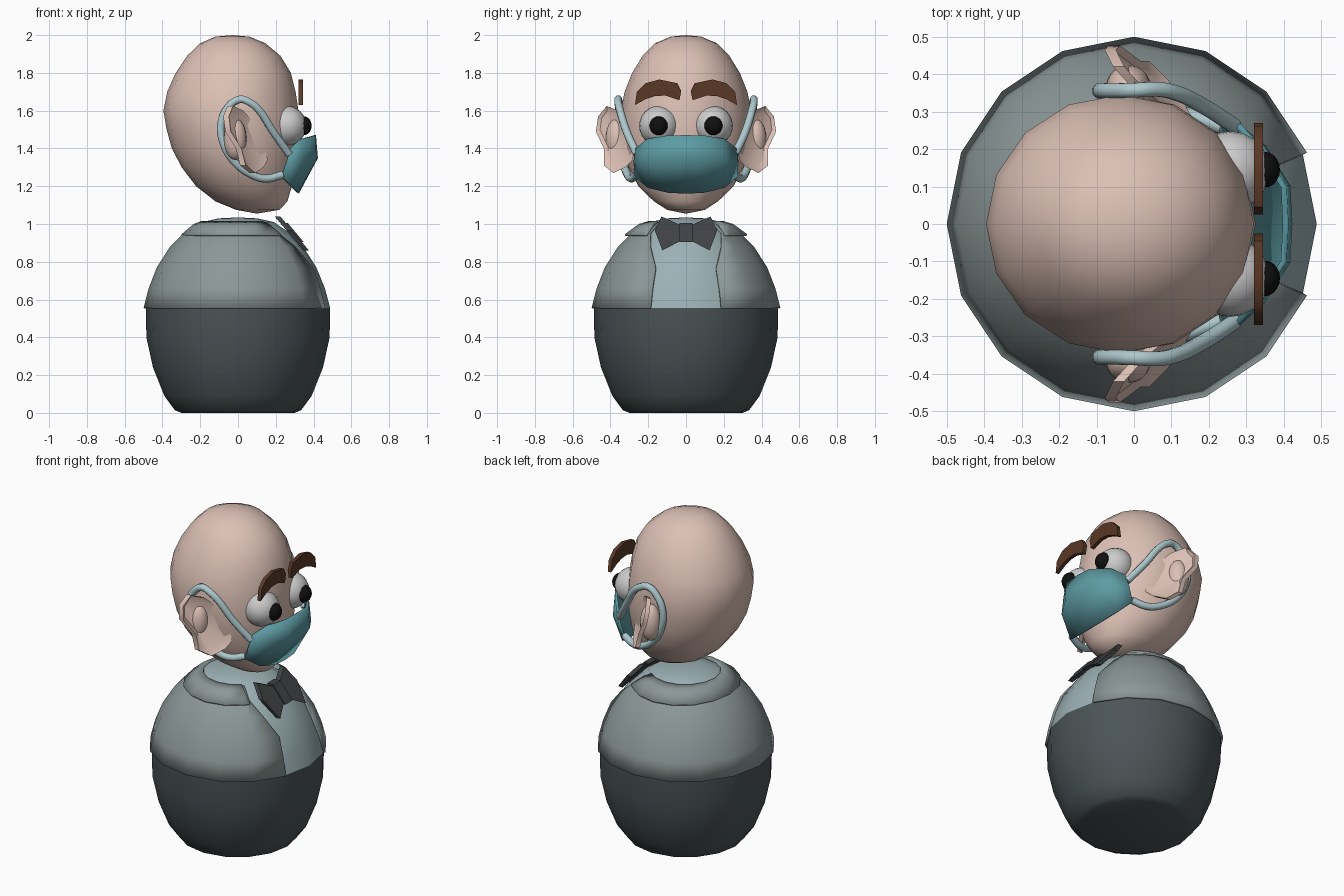
import bpy, bmesh
from math import sin, cos, pi, radians

if "Cube" in bpy.data.objects:
    bpy.data.objects.remove(bpy.data.objects["Cube"])


def material(name, r, g, b):
    m = bpy.data.materials.new(name)
    m.diffuse_color = (r, g, b, 1)
    m.use_nodes = True
    m.node_tree.nodes["Principled BSDF"].inputs["Base Color"].default_value = m.diffuse_color
    return m


SKIN = material("skin", .72, .53, .46)
TROUSER = material("dark_grey", .07, .09, .095)
JACKET = material("jacket_grey", .26, .31, .31)
SHIRT = material("shirt_blue", .33, .44, .46)
TIE = material("tie_grey", .05, .055, .06)
MASK = material("mask_teal", .11, .33, .37)
STRAP = material("strap_blue", .42, .58, .61)
BROW = material("brow_brown", .10, .04, .02)
WHITE = material("eye_white", .75, .75, .75)
BLACK = material("pupil_black", .005, .005, .005)


def finish(name, bm, mat, angle=40, thick=0):
    bmesh.ops.remove_doubles(bm, verts=bm.verts, dist=1e-5)
    bmesh.ops.recalc_face_normals(bm, faces=bm.faces)
    me = bpy.data.meshes.new(name)
    bm.to_mesh(me)
    bm.free()
    me.materials.append(mat)
    ob = bpy.data.objects.new(name, me)
    bpy.context.collection.objects.link(ob)
    bpy.ops.object.select_all(action='DESELECT')
    ob.select_set(True)
    bpy.context.view_layer.objects.active = ob
    bpy.ops.object.shade_smooth_by_angle(angle=radians(angle))
    if thick:
        s = ob.modifiers.new("thickness", 'SOLIDIFY')
        s.thickness = thick
        s.offset = -1
    return ob


def skin_rows(rows, closed):
    """Quads between successive rows of points."""
    bm = bmesh.new()
    vr = [[bm.verts.new(p) for p in row] for row in rows]
    n = len(vr[0])
    for a, b in zip(vr, vr[1:]):
        for i in range(n if closed else n - 1):
            j = (i + 1) % n
            bm.faces.new((a[i], a[j], b[j], b[i]))
    return bm


def rings(profile, start=0, n=16):
    """profile: (z, centre x, radius x, radius y, opening angle)."""
    rows = []
    for z, cx, rx, ry, opening in profile:
        row = []
        for i in range(start, n - start + (1 if start else 0)):
            a = 2 * pi * i / n
            if start:
                a = min(max(a, radians(opening)), 2 * pi - radians(opening))
            row.append((cx + rx * cos(a), ry * sin(a), z))
        rows.append(row)
    return rows


def lathe(name, pts, mat):
    return finish(name, skin_rows(rings([(z, 0, r, r, 0) for r, z in pts]), True), mat)


def plate(name, outline, depth, mat, thick, inset=0, sink=0):
    """Flat outline in y, z laid on the surface x = depth(y, z)."""
    bm = bmesh.new()
    face = bm.faces.new([bm.verts.new((depth(y, z), y, z)) for y, z in outline])
    ext = bmesh.ops.extrude_face_region(bm, geom=[face], use_keep_orig=True)
    new = [g for g in ext["geom"] if isinstance(g, bmesh.types.BMVert)]
    for v in new:
        v.co.x += thick
    front = [g for g in ext["geom"] if isinstance(g, bmesh.types.BMFace)]
    if inset:
        bmesh.ops.recalc_face_normals(bm, faces=bm.faces)
        bmesh.ops.inset_region(bm, faces=front, thickness=inset)
        for v in {v for f in front for v in f.verts}:
            v.co.x -= sink
    return finish(name, bm, mat)


def ball(name, loc, scale, mat):
    bm = bmesh.new()
    bmesh.ops.create_uvsphere(bm, u_segments=20, v_segments=12, radius=1)
    bmesh.ops.scale(bm, vec=scale, verts=bm.verts)
    bmesh.ops.translate(bm, vec=loc, verts=bm.verts)
    return finish(name, bm, mat)


# Body: dark lower half, shirt dome
lathe("lower_body", [(0, 0), (.30, 0), (.335, .015), (.39, .09), (.45, .24),
                     (.485, .40), (.488, .555)], TROUSER)
lathe("shirt", [(.488, .555), (.46, .66), (.415, .77), (.345, .88), (.27, .955),
                (.19, 1.01), (.10, 1.03), (0, 1.035)], SHIRT)

# Open jacket and collar
jacket = [(.555, .50, 22.5), (.66, .473, 22.5), (.77, .43, 22.5),
          (.88, .36, 32), (.955, .285, 42), (1.01, .20, 45)]
finish("jacket", skin_rows(rings([(z, 0, r, r, o) for z, r, o in jacket], 1), False),
       JACKET, 40, .014)
collar = [(.945, 0, .30, .325, 40), (1.0, 0, .235, .25, 45), (1.015, 0, .195, .2, 48)]
finish("collar", skin_rows(rings(collar, 1), False), JACKET, 40, .012)

# Bow tie, tilted along the chest
half = [(.03, .995), (.13, 1.04), (.165, .965), (.125, .86), (.03, .91)]
slope = lambda y, z: .19 + (1.045 - z) * .84
plate("bow_tie", half + [(-y, z) for y, z in reversed(half)], slope, TIE, .03)
plate("bow_knot", [(.035, 1.005), (.035, .905), (-.035, .905), (-.035, 1.005)],
      slope, TIE, .04)

# Head: z, back x, front x, half width
head = [(2.0, -.03, -.03, 0), (1.992, -.12, .06, .08), (1.957, -.20, .145, .165),
        (1.89, -.27, .225, .23), (1.8, -.33, .28, .285), (1.7, -.375, .305, .325),
        (1.6, -.395, .32, .345), (1.5, -.378, .325, .345), (1.4, -.35, .32, .333),
        (1.3, -.298, .305, .305), (1.2, -.222, .285, .252), (1.12, -.12, .262, .17),
        (1.075, -.01, .22, .10), (1.055, .10, .10, 0)]
finish("head", skin_rows(rings([(z, (a + b) / 2, (b - a) / 2, w, 0)
                                for z, a, b, w in head]), True), SKIN, 60)

# Face mask: half columns of (x, y, z) from top to bottom, mirrored
cols = [[(.405, 0, 1.47), (.415, 0, 1.35), (.315, 0, 1.165)],
        [(.40, .10, 1.467), (.41, .10, 1.345), (.312, .09, 1.168)],
        [(.335, .20, 1.45), (.345, .205, 1.335), (.285, .20, 1.195)],
        [(.28, .262, 1.40), (.262, .272, 1.33), (.232, .265, 1.25)]]
full = [[(x, -y, z) for x, y, z in c] for c in reversed(cols[1:])] + cols
mask = finish("face_mask", skin_rows(full, False), MASK, 50)
solid = mask.modifiers.new("thickness", 'SOLIDIFY')
solid.thickness = .016
solid.offset = 0

ear = [(.28, 1.50), (.36, 1.60), (.42, 1.625), (.465, 1.57), (.477, 1.49),
       (.435, 1.40), (.435, 1.31), (.385, 1.27), (.32, 1.30), (.28, 1.34)]
brow = [(.27, 1.63), (.26, 1.70), (.215, 1.745), (.14, 1.765), (.045, 1.745),
        (.025, 1.705), (.035, 1.655), (.11, 1.68), (.165, 1.677), (.215, 1.66)]
strap = [(.27, .26, 1.37), (.185, .315, 1.49), (.105, .352, 1.61), (.06, .36, 1.645),
         (.01, .358, 1.66), (-.05, .356, 1.62), (-.09, .356, 1.53),
         (-.075, .352, 1.42), (-.02, .335, 1.33), (.065, .312, 1.265),
         (.145, .29, 1.24), (.235, .26, 1.26)]

for side, s in (("right", 1), ("left", -1)):
    # Ear with hollow front and a rounded back
    plate(side + "_ear", [(s * y, z) for y, z in ear],
          lambda y, z: .06 - .8 * (abs(y) - .33) - .25 * (z - 1.45),
          SKIN, .03, .028, .022)
    ball(side + "_ear_back", (-.015, s * .365, 1.45), (.06, .06, .11), SKIN)
    # Eye and eyebrow
    ball(side + "_eye", (.258, s * .143, 1.52), (.105, .105, .105), WHITE)
    ball(side + "_pupil", (.348, s * .145, 1.52), (.042, .048, .05), BLACK)
    plate(side + "_eyebrow", [(s * y, z) for y, z in brow],
          lambda y, z: .321, BROW, .023)
    # Ear strap
    cu = bpy.data.curves.new(side + "_strap", 'CURVE')
    cu.dimensions = '3D'
    cu.bevel_depth = .021
    cu.bevel_resolution = 2
    cu.resolution_u = 4
    cu.use_fill_caps = True
    sp = cu.splines.new('BEZIER')
    sp.bezier_points.add(len(strap) - 1)
    for bp, (x, y, z) in zip(sp.bezier_points, strap):
        bp.co = (x, s * y, z)
        bp.handle_left_type = bp.handle_right_type = 'AUTO'
    cu.materials.append(STRAP)
    bpy.context.collection.objects.link(bpy.data.objects.new(side + "_strap", cu))
